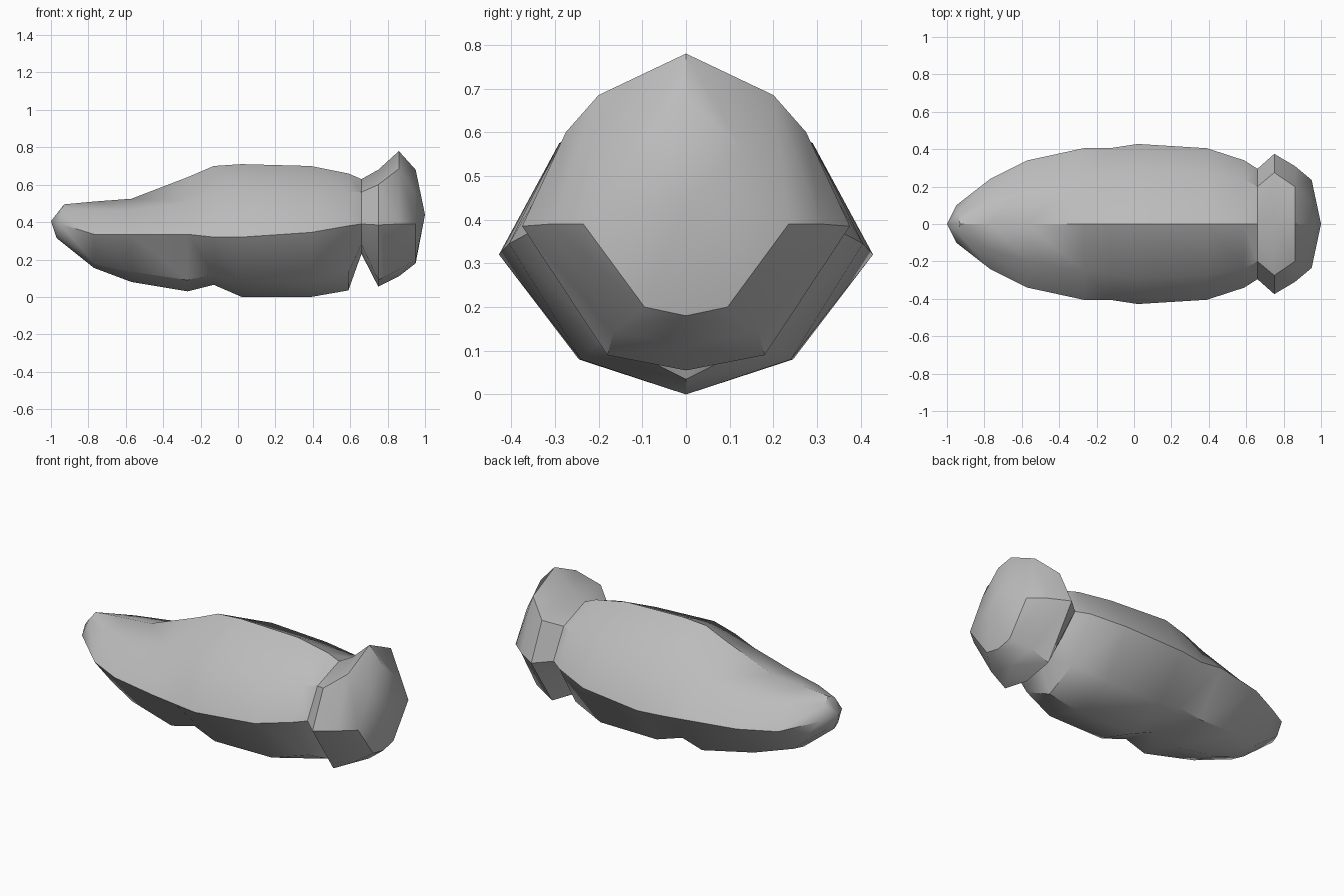
import bpy
import bmesh
from math import radians

default_cube = bpy.data.objects.get("Cube")
if default_cube:
    bpy.data.objects.remove(default_cube, do_unlink=True)

# One plain grey for the whole hull
grey = bpy.data.materials.new("plain grey")
grey.use_nodes = True
grey_value = (0.5, 0.5, 0.5, 1)
grey.diffuse_color = grey_value
grey.node_tree.nodes["Principled BSDF"].inputs["Base Color"].default_value = grey_value


def section(x, top, shoulder, side, low, bottom, lean=0):
    """Half outline from the top ridge to the keel; lean shifts the keel along x."""
    outline = [(0, top), shoulder, side, low, (0, bottom)]
    return [(x + lean * i / 4, y, z) for i, (y, z) in enumerate(outline)]


def loft(bm, sections):
    """Skin neighbouring half outlines and return their vertices."""
    rings = [[bm.verts.new(p) for p in s] for s in sections]
    for a, b in zip(rings, rings[1:]):
        for i in range(len(a) - 1):
            bm.faces.new((a[i], a[i + 1], b[i + 1], b[i]))
    return rings


def close(bm, ring, tip):
    """Fan an open end to a tip on the centre line."""
    point = bm.verts.new(tip)
    for a, b in zip(ring, ring[1:]):
        bm.faces.new((a, b, point))


def finish(bm, name):
    """Mirror the half hull across the centre plane and shade it."""
    half = bm.verts[:] + bm.edges[:] + bm.faces[:]
    bmesh.ops.mirror(bm, geom=half, axis="Y", merge_dist=-1)
    bmesh.ops.remove_doubles(bm, verts=bm.verts[:], dist=0.0005)
    bmesh.ops.recalc_face_normals(bm, faces=bm.faces[:])
    mesh = bpy.data.meshes.new(name)
    bm.to_mesh(mesh)
    bm.free()
    mesh.materials.append(grey)
    obj = bpy.data.objects.new(name, mesh)
    bpy.context.collection.objects.link(obj)
    bpy.ops.object.select_all(action="DESELECT")
    obj.select_set(True)
    bpy.context.view_layer.objects.active = obj
    bpy.ops.object.shade_smooth_by_angle(angle=radians(37))


# Long faceted body with a small pointed nose
neck = section(.66, .63, (.2, .56), (.295, .39), (.19, .28), .23)
body_sections = [
    section(-.93, .495, (.05, .47), (.1, .39), (.05, .33), .315, lean=-.04),
    section(-.77, .51, (.14, .465), (.24, .335), (.1, .18), .155),
    section(-.57, .525, (.2, .465), (.34, .335), (.18, .135), .08),
    section(-.27, .64, (.25, .51), (.405, .335), (.235, .09), .03),
    section(-.13, .70, (.27, .55), (.405, .32), (.22, .12), .065),
    section(.02, .71, (.29, .575), (.428, .32), (.245, .08), 0),
    section(.39, .70, (.275, .565), (.405, .345), (.24, .08), 0),
    section(.59, .66, (.24, .56), (.34, .38), (.19, .13), .035),
    neck,
]
bm = bmesh.new()
rings = loft(bm, body_sections)
close(bm, rings[0], (-1, 0, .405))
finish(bm, "body")

# Flared collar behind the neck, closed by a shallow cone
collar_sections = [
    neck,
    section(.75, .68, (.275, .6), (.375, .385), (.18, .09), .055),
    section(.86, .78, (.2, .685), (.31, .39), (.165, .145), .11),
    section(.95, .68, (.13, .56), (.235, .39), (.095, .2), .18),
]
bm = bmesh.new()
rings = loft(bm, collar_sections)
close(bm, rings[-1], (1, 0, .44))
finish(bm, "rear_collar")
